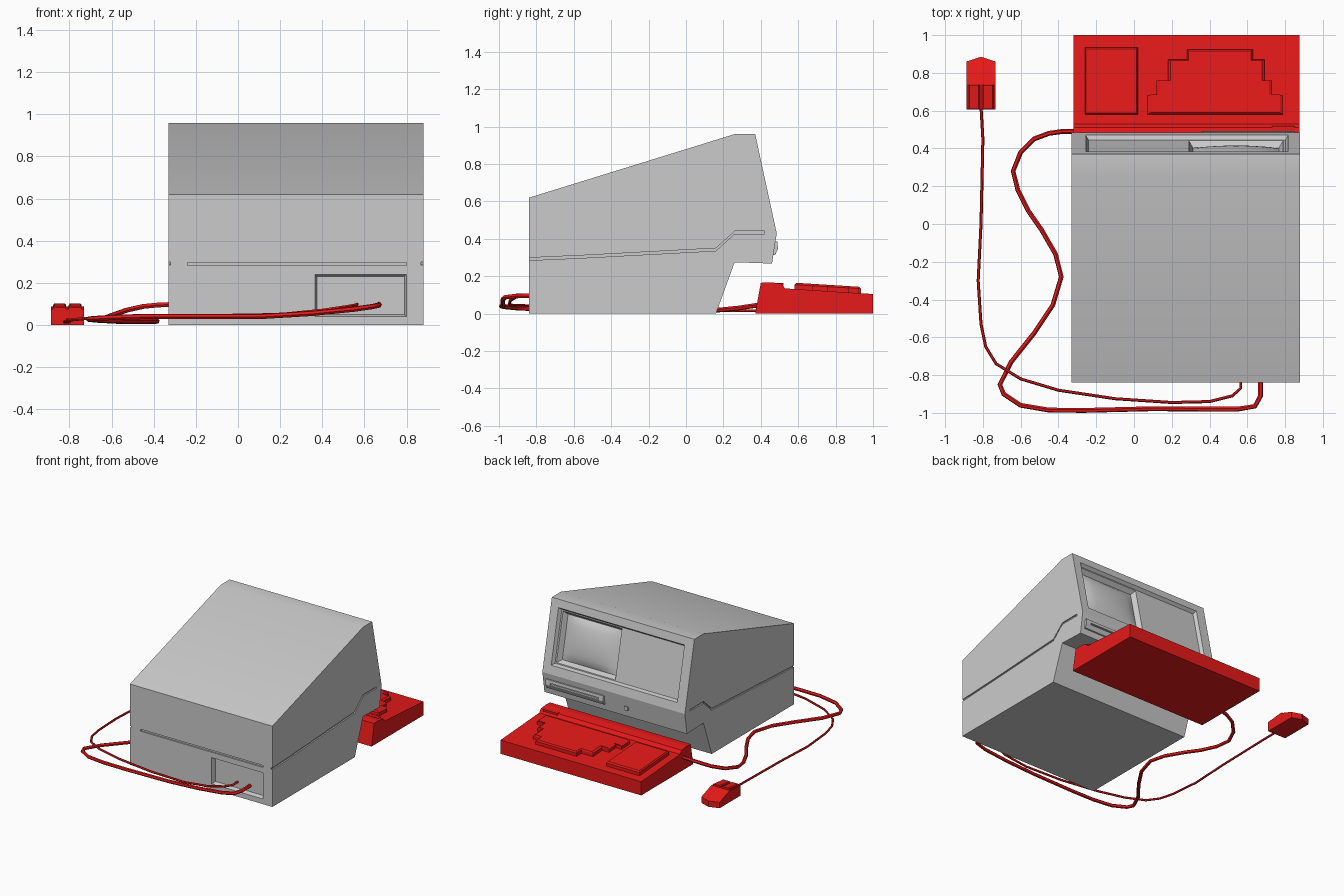
import bpy, bmesh, math
from mathutils import Vector

if "Cube" in bpy.data.objects:
    bpy.data.objects.remove(bpy.data.objects["Cube"])

red = bpy.data.materials.new("red_plastic")
red.diffuse_color = (0.8, 0.01, 0.01, 1)
red.use_nodes = True
red.node_tree.nodes["Principled BSDF"].inputs["Base Color"].default_value = red.diffuse_color


def loft(name, rings, mat=None):
    """Closed solid through a list of equal-length point rings."""
    bm = bmesh.new()
    vs = [[bm.verts.new(p) for p in r] for r in rings]
    n = len(rings[0])
    for a, b in zip(vs, vs[1:]):
        for i in range(n):
            j = (i + 1) % n
            bm.faces.new((a[i], a[j], b[j], b[i]))
    bm.faces.new(vs[0])
    bm.faces.new(vs[-1])
    bmesh.ops.recalc_face_normals(bm, faces=bm.faces)
    me = bpy.data.meshes.new(name)
    bm.to_mesh(me)
    bm.free()
    ob = bpy.data.objects.new(name, me)
    bpy.context.collection.objects.link(ob)
    if mat:
        me.materials.append(mat)
    return ob


def extrude_x(name, profile, x0, x1, mat=None):
    return loft(name, [[(x, y, z) for y, z in profile] for x in (x0, x1)], mat)


def box(name, x, y, z, mat=None):
    return extrude_x(name, [(y[0], z[0]), (y[1], z[0]), (y[1], z[1]), (y[0], z[1])], *x, mat)


def activate(ob):
    bpy.ops.object.select_all(action='DESELECT')
    ob.select_set(True)
    bpy.context.view_layer.objects.active = ob


def cut(ob, cutter):
    cutter.hide_render = True
    m = ob.modifiers.new("cut", 'BOOLEAN')
    m.operation, m.solver, m.object = 'DIFFERENCE', 'EXACT', cutter
    activate(ob)
    bpy.ops.object.modifier_apply(modifier=m.name)
    bpy.data.objects.remove(cutter)


# Case: side profile swept across the width
X0, X1 = -0.33, 0.88
case = extrude_x("computer_case", [(-0.84, 0), (0.16, 0), (0.26, 0.275), (0.46, 0.268), (0.485, 0.43),
                                   (0.37, 0.96), (0.26, 0.96), (-0.84, 0.62)], X0, X1)

# Seam groove along both sides and the back
seam = [(-0.86, 0.284), (-0.55, 0.298), (0.16, 0.336), (0.26, 0.427), (0.42, 0.427)]
strip = seam + [(y, z + 0.014) for y, z in reversed(seam)]
for x in (X0, X1):
    cut(case, extrude_x("seam_cutter", strip, x - 0.01, x + 0.01))
cut(case, box("back_seam_cutter", (-0.24, 0.8), (-0.9, -0.83), (0.282, 0.297)))

# Connector recess on the back
cut(case, loft("port_cutter", [
    [(0.365 + d, y, 0.04 + d), (0.80 - d, y, 0.04 + d), (0.80 - d, y, 0.24 - d), (0.365 + d, y, 0.24 - d)]
    for y, d in ((-0.9, 0), (-0.84, 0), (-0.81, 0.01))]))

# Slanted display face: t runs from its top edge to its bottom edge
TOP, DOWN = Vector((0, 0.37, 0.96)), Vector((0, 0.115, -0.53))
OUT = Vector((0, 0.53, 0.115)).normalized()


def on_face(x, t, d):
    return TOP + DOWN * t + OUT * d + Vector((x, 0, 0))


def face_ring(x0, x1, t0, t1, d, inset=0):
    x0, x1, t0, t1 = x0 + inset, x1 - inset, t0 + inset * 1.8, t1 - inset * 1.8
    return [on_face(x, t, d) for x, t in ((x0, t0), (x1, t0), (x1, t1), (x0, t1))]


panel = (-0.255, 0.815, 0.11, 0.88)
window = (0.29, 0.79, 0.15, 0.84)
cut(case, loft("panel_cutter", [face_ring(*panel, 0.03), face_ring(*panel, 0),
                                face_ring(*panel, -0.025, 0.014)]))
cut(case, loft("window_cutter", [face_ring(*window, 0.01), face_ring(*window, -0.025),
                                 face_ring(*window, -0.065, 0.025)]))
activate(case)
bpy.ops.object.shade_smooth_by_angle(angle=math.radians(19))

# Bulged screen glass
bm = bmesh.new()
bmesh.ops.create_grid(bm, x_segments=12, y_segments=12, size=1)
for v in bm.verts:
    u, w = v.co.x, v.co.y
    bulge = (1 - u * u) * (1 - w * w)
    v.co = on_face(0.54 + 0.228 * u, 0.495 - 0.305 * w, -0.06 + 0.035 * bulge ** 0.6)
bmesh.ops.recalc_face_normals(bm, faces=bm.faces)
if sum((f.normal for f in bm.faces), Vector()).dot(OUT) < 0:
    bmesh.ops.reverse_faces(bm, faces=bm.faces)
me = bpy.data.meshes.new("screen_glass")
bm.to_mesh(me)
bm.free()
screen = bpy.data.objects.new("screen_glass", me)
bpy.context.collection.objects.link(screen)
activate(screen)
bpy.ops.object.shade_smooth()

# Disk drive bezel with slot, and a small indicator
drive = extrude_x("disk_drive", [(0.45, 0.31), (0.477, 0.315), (0.492, 0.345), (0.488, 0.385), (0.45, 0.385)],
                  0.36, 0.85)
cut(drive, box("slot_cutter", (0.40, 0.81), (0.475, 0.52), (0.348, 0.362)))
box("indicator", (0.16, 0.19), (0.45, 0.48), (0.32, 0.35))

# Keyboard base
extrude_x("keyboard_base", [(0.37, 0), (1, 0), (1, 0.105), (0.56, 0.133), (0.53, 0.135), (0.51, 0.16),
                            (0.45, 0.168), (0.40, 0.165)], -0.32, 0.875, red)
box("keyboard_plate", (0.73, 0.85), (0.49, 0.52), (0.15, 0.165), red)


# Raised key blocks following the keyboard slope
def key_block(name, outline):
    cx = sum(p[0] for p in outline) / len(outline)
    cy = sum(p[1] for p in outline) / len(outline)

    def ring(h, s):
        return [(cx + (x - cx) * s, cy + (y - cy) * s, h - 0.06 * (y - 0.58)) for x, y in outline]
    loft(name, [ring(0.12, 1), ring(0.155, 1), ring(0.165, 0.95)], red)


key_block("number_pad", [(-0.26, 0.58), (0.02, 0.58), (0.02, 0.935), (-0.26, 0.935)])
key_block("main_keys", [(0.07, 0.58), (0.79, 0.58), (0.79, 0.68), (0.73, 0.68), (0.73, 0.76), (0.69, 0.76),
                        (0.69, 0.87), (0.63, 0.87), (0.63, 0.925), (0.28, 0.925), (0.28, 0.87), (0.18, 0.87),
                        (0.18, 0.76), (0.12, 0.76), (0.12, 0.68), (0.07, 0.68)])

# Mouse with pointed tail and two buttons
loft("mouse_body", [[(x, y, z) for y, z in ((0.605, 0), (e, 0), (e, 0.045), (0.74, 0.088), (0.605, 0.075))]
                    for x, e in ((-0.888, 0.86), (-0.81, 0.885), (-0.732, 0.86))], red)
for side, x in (("left", -0.847), ("right", -0.773)):
    loft("mouse_button_" + side, [
        [(x - w, y0, z0), (x + w, y0, z0), (x + w, 0.735, z1), (x - w, 0.735, z1)]
        for w, y0, z0, z1 in ((0.031, 0.606, 0.06, 0.07), (0.031, 0.606, 0.083, 0.095),
                              (0.025, 0.615, 0.09, 0.102))], red)


# Cables lying on the table
def cable(name, pts, r):
    cu = bpy.data.curves.new(name, 'CURVE')
    cu.dimensions, cu.bevel_depth, cu.bevel_resolution, cu.use_fill_caps = '3D', r, 1, True
    sp = cu.splines.new('POLY')
    sp.points.add(len(pts) - 1)
    for p, co in zip(sp.points, pts):
        p.co = (*co, 1)
    cu.materials.append(red)
    ob = bpy.data.objects.new(name, cu)
    bpy.context.collection.objects.link(ob)
    activate(ob)
    bpy.ops.object.convert(target='MESH')
    bpy.ops.object.shade_smooth_by_angle(angle=math.radians(50))


cable("mouse_cable", [(-0.81, 0.62, 0.025), (-0.80, 0.45, 0.015), (-0.81, 0, 0.015), (-0.825, -0.3, 0.015),
                      (-0.81, -0.53, 0.02), (-0.785, -0.65, 0.025), (-0.73, -0.74, 0.03), (-0.6, -0.82, 0.04),
                      (-0.4, -0.88, 0.045), (-0.1, -0.925, 0.045), (0.2, -0.945, 0.05), (0.4, -0.94, 0.07),
                      (0.52, -0.91, 0.088), (0.565, -0.87, 0.096), (0.565, -0.80, 0.098)], 0.008)
cable("keyboard_cable", [(-0.30, 0.49, 0.098), (-0.38, 0.49, 0.095), (-0.45, 0.48, 0.088), (-0.53, 0.45, 0.07),
                         (-0.60, 0.38, 0.045), (-0.64, 0.28, 0.03), (-0.615, 0.18, 0.02), (-0.56, 0.07, 0.018),
                         (-0.49, -0.03, 0.018), (-0.415, -0.16, 0.018), (-0.385, -0.28, 0.018),
                         (-0.43, -0.43, 0.018), (-0.53, -0.58, 0.018), (-0.65, -0.73, 0.022),
                         (-0.71, -0.85, 0.028), (-0.69, -0.90, 0.03), (-0.60, -0.96, 0.036),
                         (-0.45, -0.985, 0.04), (-0.27, -0.987, 0.04), (0.1, -0.978, 0.04), (0.35, -0.98, 0.055),
                         (0.55, -0.98, 0.075), (0.64, -0.965, 0.088), (0.67, -0.91, 0.095),
                         (0.67, -0.80, 0.097)], 0.013)
